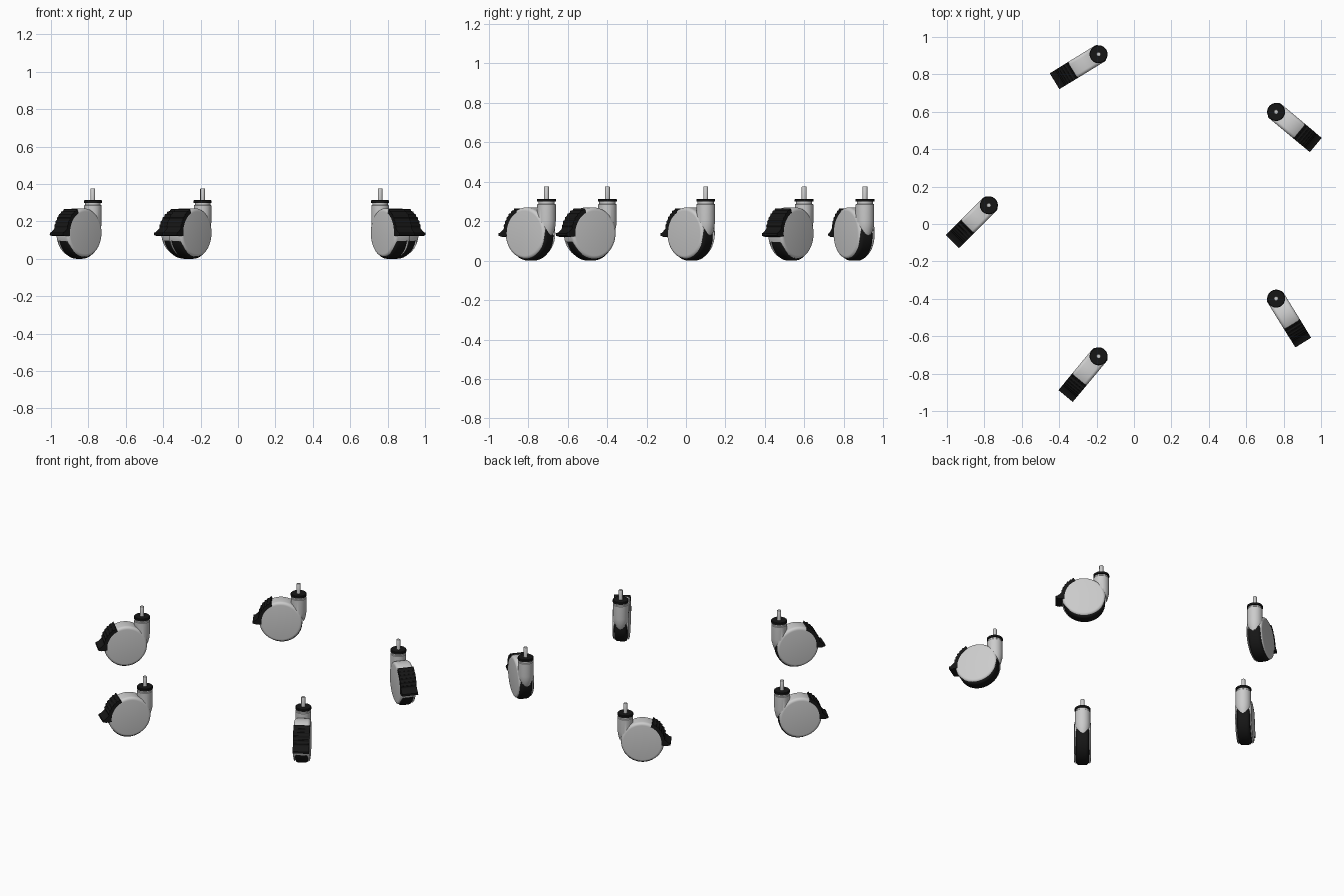
import bpy, bmesh, math
from mathutils import Matrix, Vector

if "Cube" in bpy.data.objects:
    bpy.data.objects.remove(bpy.data.objects["Cube"])

black = bpy.data.materials.new("black_rubber")
black.diffuse_color = (0.008, 0.008, 0.008, 1)
black.use_nodes = True
black.node_tree.nodes["Principled BSDF"].inputs["Base Color"].default_value = black.diffuse_color
scene = bpy.context.scene


def finish(bm, name, mat=None):
    bmesh.ops.remove_doubles(bm, verts=bm.verts, dist=1e-5)
    bmesh.ops.recalc_face_normals(bm, faces=bm.faces)
    me = bpy.data.meshes.new(name)
    bm.to_mesh(me)
    bm.free()
    if mat:
        me.materials.append(mat)
    smooth(me)
    return me


def smooth(me):
    me.shade_smooth()
    me.set_sharp_from_angle(angle=math.radians(35))


def lathe(name, pts, centre=(0, 0, 0), sideways=False, mat=None, steps=64):
    """Spin (radius, height) points about z, or about y when sideways."""
    bm = bmesh.new()
    vs = [bm.verts.new((r, 0, h)) for r, h in pts]
    es = [bm.edges.new(p) for p in zip(vs, vs[1:])]
    bmesh.ops.spin(bm, geom=vs + es, cent=(0, 0, 0), axis=(0, 0, 1),
                   angle=math.tau, steps=steps, use_duplicate=False)
    bmesh.ops.remove_doubles(bm, verts=bm.verts, dist=1e-5)
    if sideways:
        bm.transform(Matrix.Rotation(math.pi / 2, 4, 'X'))
    bm.transform(Matrix.Translation(Vector(centre)))
    return finish(bm, name, mat)


def drum(r, half, bevel, n=5):
    """Half-section of a round-edged drum."""
    arc = [(r - bevel + bevel * math.sin(a), half - bevel + bevel * math.cos(a))
           for a in [i * math.pi / 2 / n for i in range(n + 1)]]
    return [(0, half)] + arc + [(x, -h) for x, h in reversed(arc)] + [(0, -half)]


def extrude_y(name, outline, half, mat):
    bm = bmesh.new()
    f = bm.faces.new([bm.verts.new((x, -half, z)) for x, z in outline])
    r = bmesh.ops.extrude_face_region(bm, geom=[f])
    bmesh.ops.translate(bm, vec=(0, 2 * half, 0),
                        verts=[v for v in r['geom'] if isinstance(v, bmesh.types.BMVert)])
    return finish(bm, name, mat)


# Housing: round shell joined to the swivel neck, hollowed for the wheel
CX, CZ = 0.105, 0.139
shell = lathe("shell", drum(0.131, 0.05, 0.018), (CX, 0, CZ), True, steps=72)
neck = lathe("neck", [(0, 0.288), (0.044, 0.288), (0.047, 0.285), (0.047, 0.2),
                      (0.045, 0.175), (0.038, 0.145), (0.025, 0.115), (0, 0.1)])
slot = lathe("slot", drum(0.131, 0.0415, 0.012), (0.1, 0, 0.121), True, steps=72)
tools = [bpy.data.objects.new(m.name, m) for m in (shell, neck, slot)]
for o in tools:
    scene.collection.objects.link(o)
for cutter, op in ((tools[1], 'UNION'), (tools[2], 'DIFFERENCE')):
    mod = tools[0].modifiers.new(op, 'BOOLEAN')
    mod.object, mod.operation, mod.solver = cutter, op, 'EXACT'
dg = bpy.context.evaluated_depsgraph_get()
housing = bpy.data.meshes.new_from_object(tools[0].evaluated_get(dg))
smooth(housing)
for o in tools:
    bpy.data.objects.remove(o)

# Wheel
tyre = lathe("tyre", drum(0.125, 0.039, 0.02), (0.102, 0, 0.125), True, black, 72)

# Ribbed brake pedal over the back of the wheel
outline = []
for i in range(25):
    a = math.radians(64 - i * 56 / 24)
    r = 0.141 if i % 4 < 2 else 0.137
    outline.append((CX + r * math.cos(a), CZ + r * math.sin(a)))
outline += [(0.262, 0.143), (0.275, 0.139), (0.276, 0.127), (0.255, 0.121), (0.232, 0.122)]
for i in range(13):
    a = math.radians(-8 + i * 72 / 12)
    outline.append((CX + 0.113 * math.cos(a), CZ + 0.113 * math.sin(a)))
pedal = extrude_y("brake_pedal", outline, 0.0495, black)

# Swivel bearing, collar and threaded stem
bearing = lathe("bearing", [(0, 0.287), (0.041, 0.287), (0.041, 0.301), (0, 0.301)])
collar = lathe("collar", [(0, 0.299), (0.048, 0.299), (0.048, 0.311), (0.045, 0.314), (0, 0.314)],
               mat=black)
stem = lathe("stem", [(0, 0.31), (0.0125, 0.31), (0.0125, 0.374), (0.0105, 0.377), (0, 0.377)],
             steps=32)

parts = {"housing": housing, "tyre": tyre, "brake_pedal": pedal,
         "bearing": bearing, "collar": collar, "stem": stem}

# Five casters on a regular pentagon, each swivelled its own way
for k, swivel in enumerate((-39.8, 211.5, 224.8, 230.3, -58.3)):
    a = math.radians(36 + 72 * k)
    x, y = 0.073 + 0.849 * math.cos(a), 0.1 + 0.849 * math.sin(a)
    for name, me in parts.items():
        o = bpy.data.objects.new(f"{name}_{k + 1}", me)
        o.location = (x, y, 0)
        o.rotation_euler.z = math.radians(swivel)
        scene.collection.objects.link(o)
